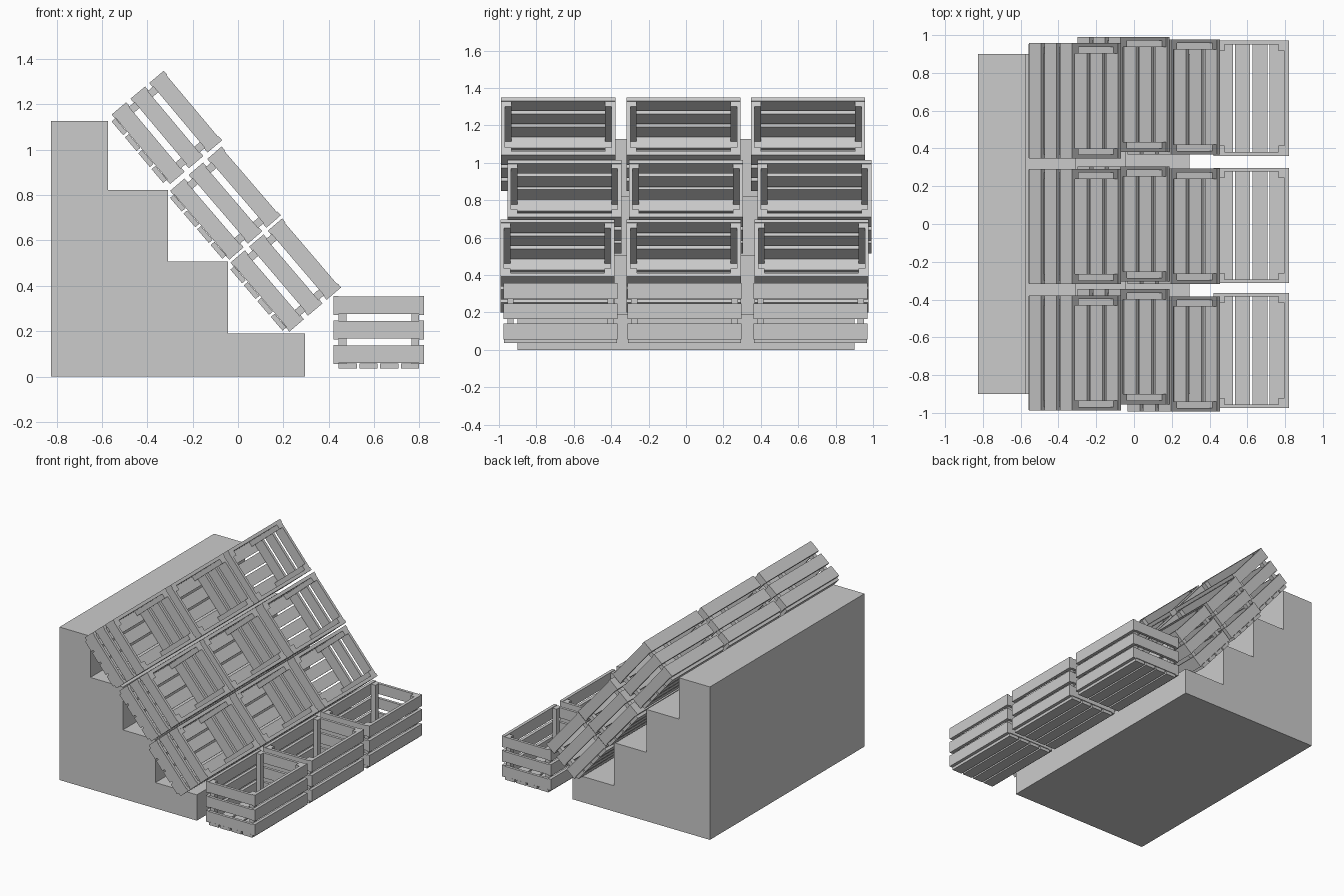
import bpy, bmesh, math
from mathutils import Matrix, Vector

if "Cube" in bpy.data.objects:
    bpy.data.objects.remove(bpy.data.objects["Cube"])


def add_box(bm, x, y, z):
    """Add a box given (min, max) ranges on each axis."""
    lo, hi = zip(x, y, z)
    mid = [(a + b) / 2 for a, b in zip(lo, hi)]
    size = [b - a for a, b in zip(lo, hi)]
    bmesh.ops.create_cube(bm, size=1, matrix=Matrix.Translation(mid) @ Matrix.Diagonal((*size, 1)))


def finish(bm, name):
    mesh = bpy.data.meshes.new(name)
    bm.to_mesh(mesh)
    bm.free()
    return mesh


def add_object(name, mesh):
    ob = bpy.data.objects.new(name, mesh)
    bpy.context.collection.objects.link(ob)
    return ob


# Stepped base: side profile extruded along y
profile = [(-0.825, 0), (0.295, 0), (0.295, 0.19), (-0.043, 0.19), (-0.043, 0.507),
           (-0.308, 0.507), (-0.308, 0.823), (-0.573, 0.823), (-0.573, 1.127), (-0.825, 1.127)]
bm = bmesh.new()
face = bm.faces.new([bm.verts.new((x, -0.9, z)) for x, z in profile])
ext = bmesh.ops.extrude_face_region(bm, geom=[face])
bmesh.ops.translate(bm, vec=(0, 1.8, 0), verts=[v for v in ext["geom"] if isinstance(v, bmesh.types.BMVert)])
bmesh.ops.recalc_face_normals(bm, faces=bm.faces)
add_object("stepped_base", finish(bm, "stepped_base"))

# Slatted crate, centred on its own origin
HX, HY, HZ, T = 0.2, 0.305, 0.16, 0.023
bm = bmesh.new()
for s in (-1, 1):
    for zc in (-0.098, 0.01, 0.118):
        # long side slat, then slightly narrower end slat
        add_box(bm, sorted((s * (HX - T), s * HX)), (-HY, HY), (zc - 0.042, zc + 0.042))
        add_box(bm, (-HX + T, HX - T), sorted((s * (HY - 0.02), s * HY)), (zc - 0.038, zc + 0.038))
    # corner posts
    for t in (-1, 1):
        add_box(bm, sorted((s * (HX - T - 0.034), s * (HX - T))),
                sorted((t * (HY - 0.054), t * (HY - 0.02))), (-0.138, 0.156))
# floor slats
width, gap = 0.0795, 0.012
for i in range(4):
    x0 = -HX + T + i * (width + gap)
    add_box(bm, (x0, x0 + width), (-HY + 0.003, HY - 0.003), (-HZ, -0.138))
crate = finish(bm, "slatted_crate")

# Rows of three crates: name, x, z, tilt in degrees, y centres
rows = [
    ("upper_crate", -0.321, 1.092, 50, (-0.683, -0.013, 0.652)),
    ("middle_crate", -0.063, 0.758, 49.3, (-0.650, 0.0, 0.686)),
    ("lower_crate", 0.203, 0.441, 49.5, (-0.688, -0.012, 0.672)),
    ("floor_crate", 0.621, 0.196, 0, (-0.670, -0.008, 0.666)),
]
for name, x, z, tilt, ys in rows:
    for i, y in enumerate(ys):
        ob = add_object(f"{name}_{i + 1}", crate)
        ob.location = Vector((x, y, z))
        ob.rotation_euler = (0, math.radians(tilt), 0)
